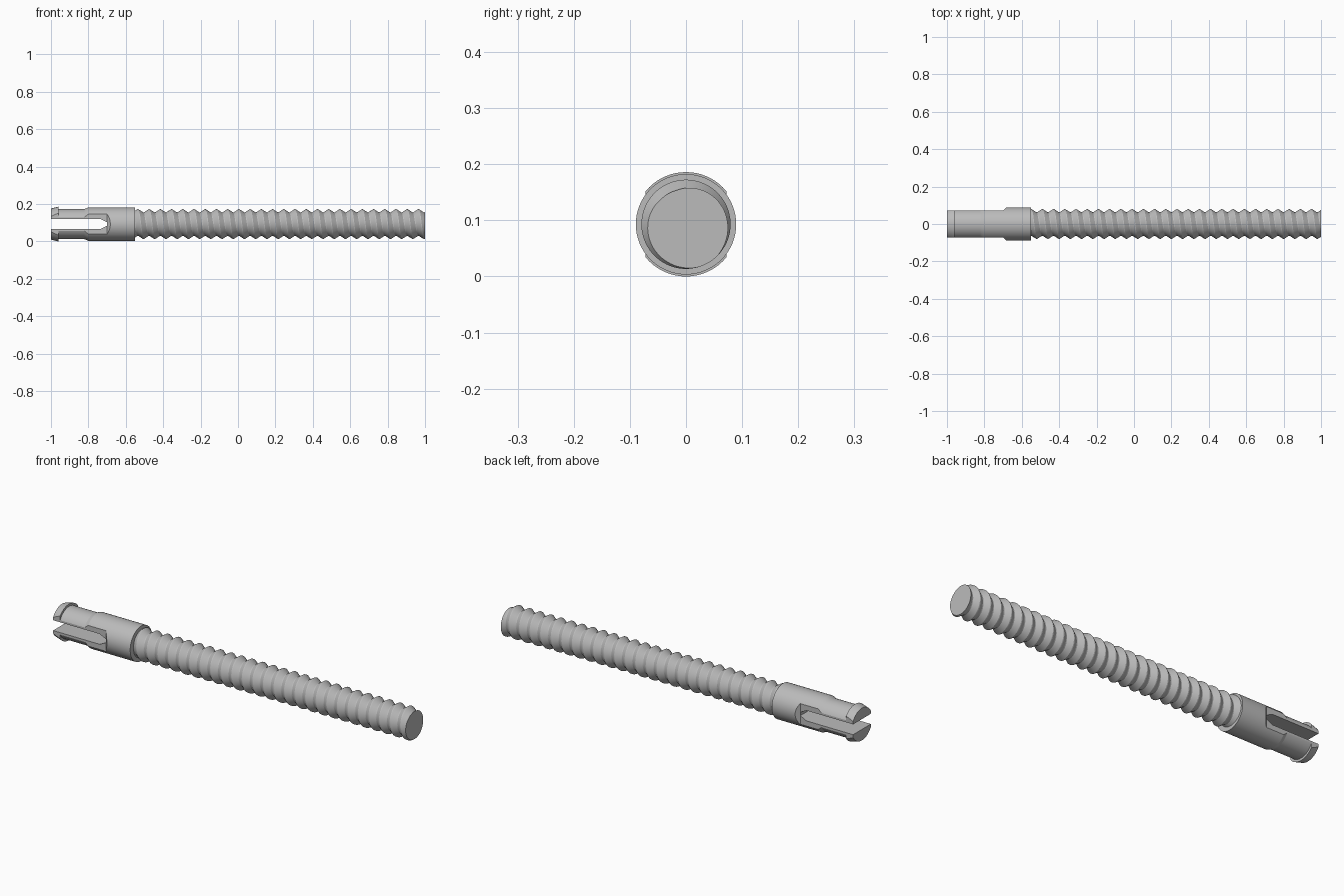
import bpy, bmesh
from math import pi, cos, sin, radians, floor
from mathutils import Vector

cube = bpy.data.objects.get("Cube")
if cube:
    bpy.data.objects.remove(cube)

AXIS_Z = 0.093
SEGMENTS = 64
PITCH = 0.06
ROOT, CREST = 0.063, 0.0795

metal = bpy.data.materials.new("grey metal")
metal.use_nodes = True
metal.diffuse_color = (0.5, 0.5, 0.5, 1)
metal.node_tree.nodes["Principled BSDF"].inputs["Base Color"].default_value = (0.5, 0.5, 0.5, 1)


def finish(bm, name):
    bmesh.ops.recalc_face_normals(bm, faces=bm.faces)
    mesh = bpy.data.meshes.new(name)
    bm.to_mesh(mesh)
    bm.free()
    mesh.materials.append(metal)
    obj = bpy.data.objects.new(name, mesh)
    bpy.context.collection.objects.link(obj)
    return obj


def activate(obj):
    bpy.ops.object.select_all(action='DESELECT')
    obj.select_set(True)
    bpy.context.view_layer.objects.active = obj


def lathe(name, profile):
    """Turn (x, radius) points around the x axis through AXIS_Z."""
    bm = bmesh.new()
    rings = []
    for x, r in profile:
        rings.append([bm.verts.new((x, r * cos(2 * pi * i / SEGMENTS),
                                    AXIS_Z + r * sin(2 * pi * i / SEGMENTS)))
                      for i in range(SEGMENTS)])
    for a, b in zip(rings, rings[1:]):
        for i in range(SEGMENTS):
            j = (i + 1) % SEGMENTS
            bm.faces.new((a[i], a[j], b[j], b[i]))
    bm.faces.new(rings[0])
    bm.faces.new(rings[-1])
    return finish(bm, name)


def prism(name, outline, sweep):
    """Closed outline of 3D points pushed along the sweep vector."""
    bm = bmesh.new()
    face = bm.faces.new([bm.verts.new(p) for p in outline])
    new = bmesh.ops.extrude_face_region(bm, geom=[face])["geom"]
    verts = [g for g in new if isinstance(g, bmesh.types.BMVert)]
    bmesh.ops.translate(bm, verts=verts, vec=Vector(sweep))
    obj = finish(bm, name)
    obj.hide_render = True
    return obj


def cut(target, cutter):
    mod = target.modifiers.new("cut", 'BOOLEAN')
    mod.operation = 'DIFFERENCE'
    mod.solver = 'EXACT'
    mod.object = cutter
    activate(target)
    bpy.ops.object.modifier_apply(modifier=mod.name)
    bpy.data.objects.remove(cutter)


# Split collar with snap lips at its open end
collar = lathe("split_collar", [(-1, 0.083), (-0.96, 0.093), (-0.96, 0.081),
                                (-0.82, 0.081), (-0.80, 0.0895), (-0.55, 0.0895)])

# Flats on both sides, ending in a sloped wall
for side in (1, -1):
    flat = [(-1.1, 0.072), (-0.70, 0.072), (-0.66, 0.112), (-1.1, 0.112)]
    cut(collar, prism("flat_cutter", [(x, side * y, -0.1) for x, y in flat], (0, 0, 0.4)))

# Slot through the middle with a tapered end
half = [(-1.1, 0.0265), (-0.735, 0.0265), (-0.70, 0.009)]
outline = half + [(x, -z) for x, z in reversed(half)]
cut(collar, prism("slot_cutter", [(x, -0.2, AXIS_Z + z) for x, z in outline], (0, 0.4, 0)))

# Threaded rod: a helical strip whose turns join edge to edge
START, END = -0.56, 1.0
tooth = [(0, CREST), (0.08, CREST), (0.50, ROOT), (0.58, ROOT), (1, CREST)]
turns = int((END - START) / PITCH) + 4
bm = bmesh.new()
rows = []
for i in range(turns * SEGMENTS + 1):
    turn = i / SEGMENTS
    angle = 2 * pi * turn - radians(60)
    base = END + PITCH * (turn - turns + 2 - 0.04)
    rows.append([bm.verts.new((base + PITCH * u, r * cos(angle), AXIS_Z + r * sin(angle)))
                 for u, r in tooth])
for a, b in zip(rows, rows[1:]):
    for k in range(len(tooth) - 1):
        bm.faces.new((a[k], a[k + 1], b[k + 1], b[k]))
bmesh.ops.remove_doubles(bm, verts=bm.verts, dist=0.0001)

# Trim both ends square and cap them
for x, normal in ((START, -1), (END, 1)):
    result = bmesh.ops.bisect_plane(bm, geom=bm.verts[:] + bm.edges[:] + bm.faces[:],
                                    plane_co=(x, 0, 0), plane_no=(normal, 0, 0),
                                    clear_outer=True)
    rim = [g for g in result["geom_cut"] if isinstance(g, bmesh.types.BMEdge)]
    bmesh.ops.contextual_create(bm, geom=rim)
rod = finish(bm, "threaded_rod")

for obj, limit in ((collar, 20), (rod, 20)):
    activate(obj)
    bpy.ops.object.shade_smooth_by_angle(angle=radians(limit))
